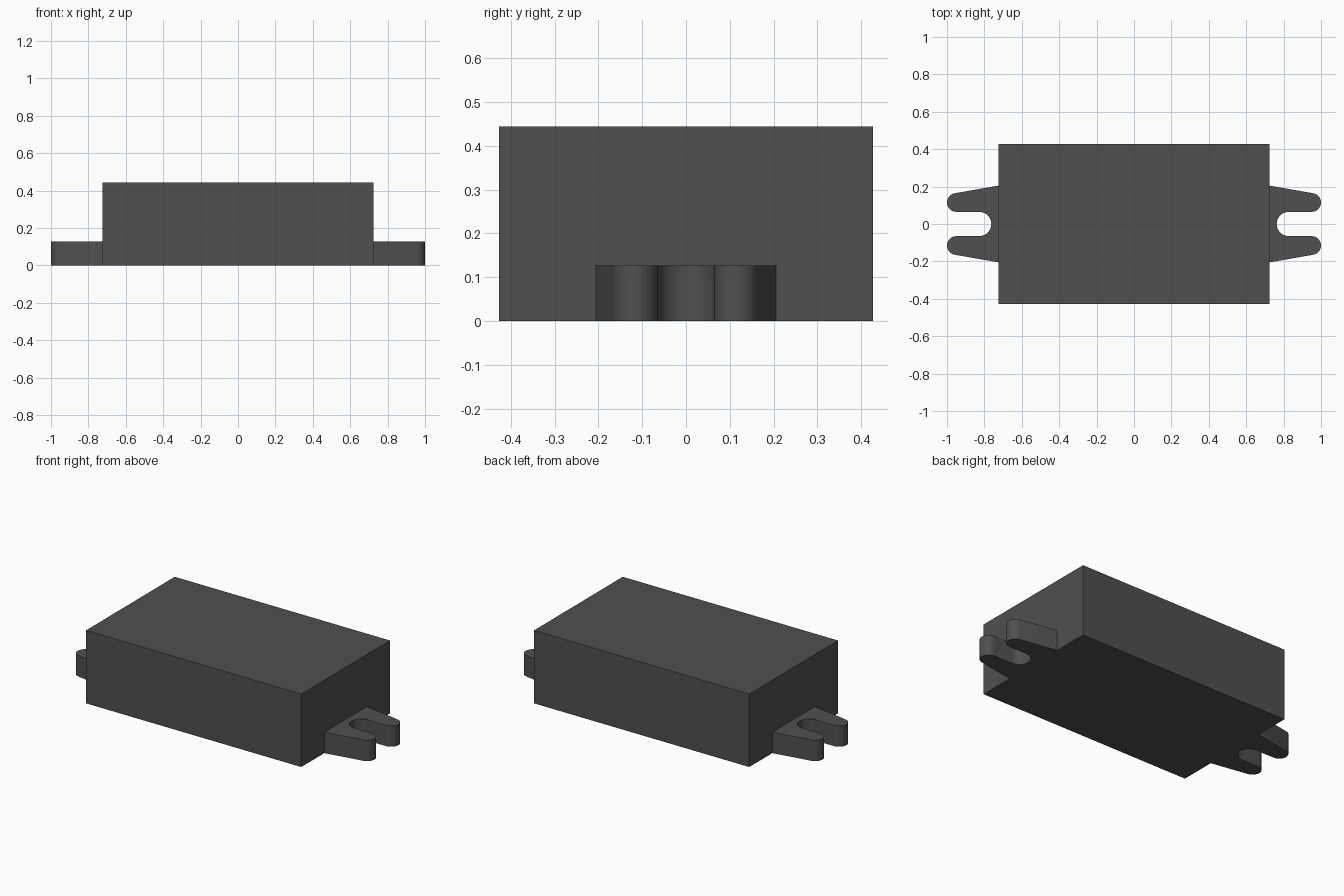
import bpy, bmesh
from math import cos, sin, radians

if "Cube" in bpy.data.objects:
    bpy.data.objects.remove(bpy.data.objects["Cube"])

W, D, H = 0.725, 0.427, 0.444      # body half width, half depth, height
TAB_H = 0.127
SLOT_R, SLOT_X = 0.065, 0.828      # slot radius and centre of its round end
TIP_R = 0.05                       # rounded prong tips

dark = bpy.data.materials.new("dark_grey")
dark.diffuse_color = (0.08, 0.08, 0.08, 1)
dark.use_nodes = True
dark.node_tree.nodes["Principled BSDF"].inputs["Base Color"].default_value = dark.diffuse_color


def arc(cx, cy, r, a0, a1, n):
    return [(cx + r * cos(radians(a0 + (a1 - a0) * i / n)),
             cy + r * sin(radians(a0 + (a1 - a0) * i / n))) for i in range(n + 1)]


def extrude_profile(name, pts, height):
    bm = bmesh.new()
    face = bm.faces.new([bm.verts.new((x, y, 0)) for x, y in pts])
    new = bmesh.ops.extrude_face_region(bm, geom=[face])["geom"]
    bmesh.ops.translate(bm, vec=(0, 0, height),
                        verts=[v for v in new if isinstance(v, bmesh.types.BMVert)])
    bmesh.ops.recalc_face_normals(bm, faces=bm.faces)
    mesh = bpy.data.meshes.new(name)
    bm.to_mesh(mesh)
    bm.free()
    mesh.materials.append(dark)
    obj = bpy.data.objects.new(name, mesh)
    bpy.context.collection.objects.link(obj)
    return obj


# Rectangular housing
extrude_profile("housing", [(-W, -D), (W, -D), (W, D), (-W, D)], H)

# Forked mounting tabs: tapered sides, round tips, open round-ended slot
upper = [(W, 0.205)] + arc(1 - TIP_R, SLOT_R + TIP_R, TIP_R, 80, -90, 16)
slot = arc(SLOT_X, 0, SLOT_R, 90, 270, 24)
lower = [(x, -y) for x, y in reversed(upper)]
profile = upper + slot + lower

for side, name in ((1, "right_mounting_tab"), (-1, "left_mounting_tab")):
    tab = extrude_profile(name, [(side * x, y) for x, y in profile], TAB_H)
    bpy.ops.object.select_all(action='DESELECT')
    tab.select_set(True)
    bpy.context.view_layer.objects.active = tab
    bpy.ops.object.shade_smooth_by_angle(angle=radians(30))
